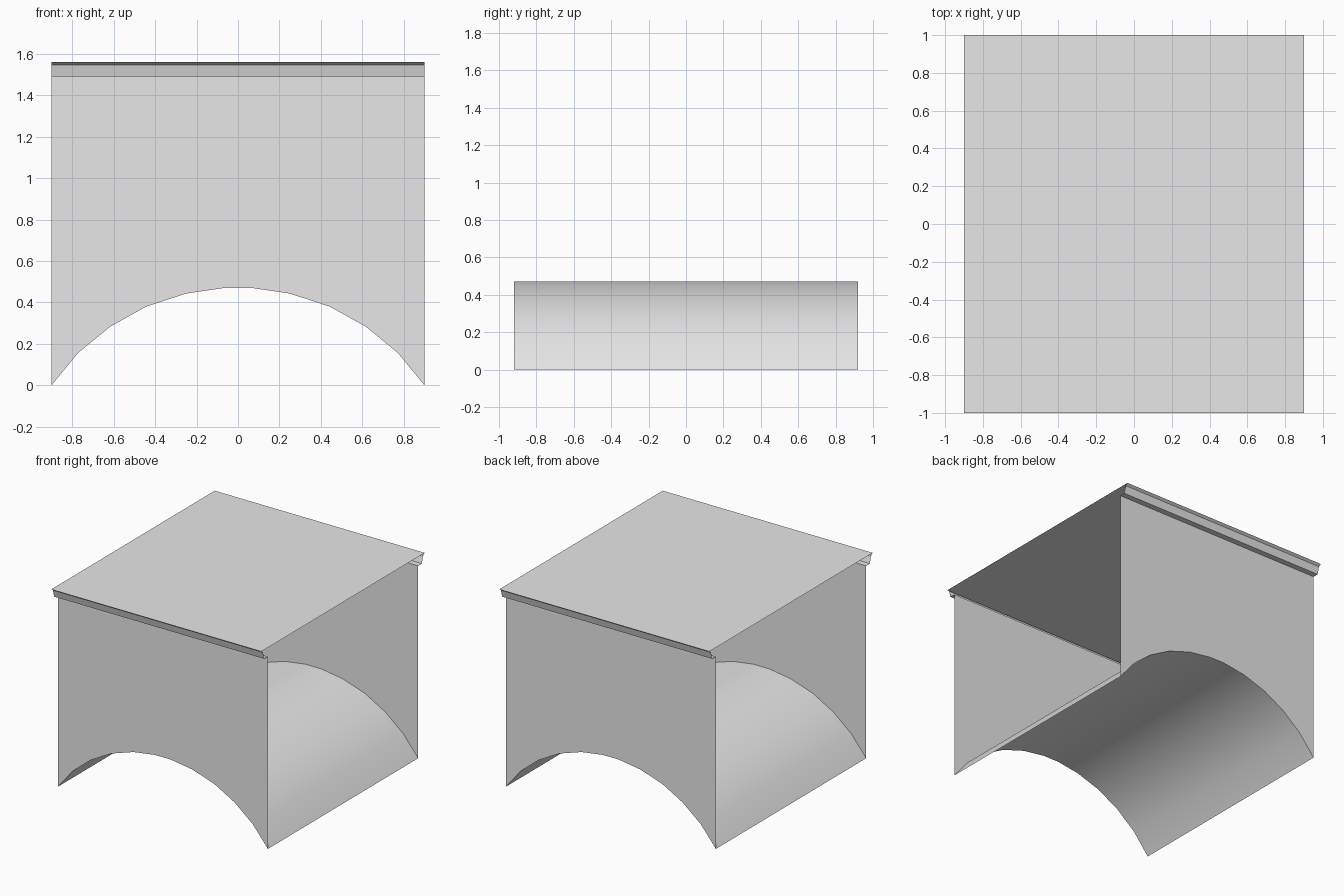
import bpy
import bmesh

cube = bpy.data.objects.get("Cube")
if cube:
    bpy.data.objects.remove(cube, do_unlink=True)

HALF_W = 0.9      # half width along x
WALL_Y = 0.92     # wall distance from the centre
WALL_TOP = 1.49
DECK_Y = 1.0
DECK_Z = 1.56

stone = bpy.data.materials.new("light grey")
stone.use_nodes = True
grey = (0.8, 0.8, 0.8, 1.0)
stone.diffuse_color = grey
stone.node_tree.nodes["Principled BSDF"].inputs["Base Color"].default_value = grey


def make_object(name, faces, smooth=False):
    """Build a sheet object from a list of faces given as corner points."""
    bm = bmesh.new()
    for corners in faces:
        bm.faces.new([bm.verts.new(p) for p in corners])
    bmesh.ops.remove_doubles(bm, verts=bm.verts, dist=0.0001)
    mesh = bpy.data.meshes.new(name)
    bm.to_mesh(mesh)
    bm.free()
    mesh.materials.append(stone)
    obj = bpy.data.objects.new(name, mesh)
    bpy.context.collection.objects.link(obj)
    for poly in mesh.polygons:
        poly.use_smooth = smooth
    return obj


# Arch outline in x and z, from the right springing to the left one
half_arch = [(0.066, 0.47), (0.25, 0.443), (0.443, 0.38),
             (0.617, 0.283), (0.771, 0.157), (HALF_W, 0.0)]
arch = [(-x, z) for x, z in reversed(half_arch)] + half_arch

# Barrel vault under the deck
make_object("arch_vault", [
    [(a[0], -WALL_Y, a[1]), (a[0], WALL_Y, a[1]),
     (b[0], WALL_Y, b[1]), (b[0], -WALL_Y, b[1])]
    for a, b in zip(arch, arch[1:])], smooth=True)

# Flat deck
make_object("deck", [[(-HALF_W, -DECK_Y, DECK_Z), (HALF_W, -DECK_Y, DECK_Z),
                      (HALF_W, DECK_Y, DECK_Z), (-HALF_W, DECK_Y, DECK_Z)]])

# Cornice profile in y and z, from the wall out to the deck edge
cornice = [(WALL_Y, WALL_TOP), (0.965, WALL_TOP), (0.98, 1.546), (DECK_Y, DECK_Z)]

# Spandrel wall and cornice on each face; the back is the front turned round
for side, s in (("front", 1), ("back", -1)):
    outline = arch + [(HALF_W, WALL_TOP), (-HALF_W, WALL_TOP)]
    wall = [(s * x, -s * WALL_Y, z) for x, z in outline]
    # The arch runs left to right along the bottom, so the wall faces outward
    make_object(side + "_wall", [wall])
    make_object(side + "_cornice", [
        [(-s * HALF_W, -s * a[0], a[1]), (s * HALF_W, -s * a[0], a[1]),
         (s * HALF_W, -s * b[0], b[1]), (-s * HALF_W, -s * b[0], b[1])]
        for a, b in zip(cornice, cornice[1:])])
